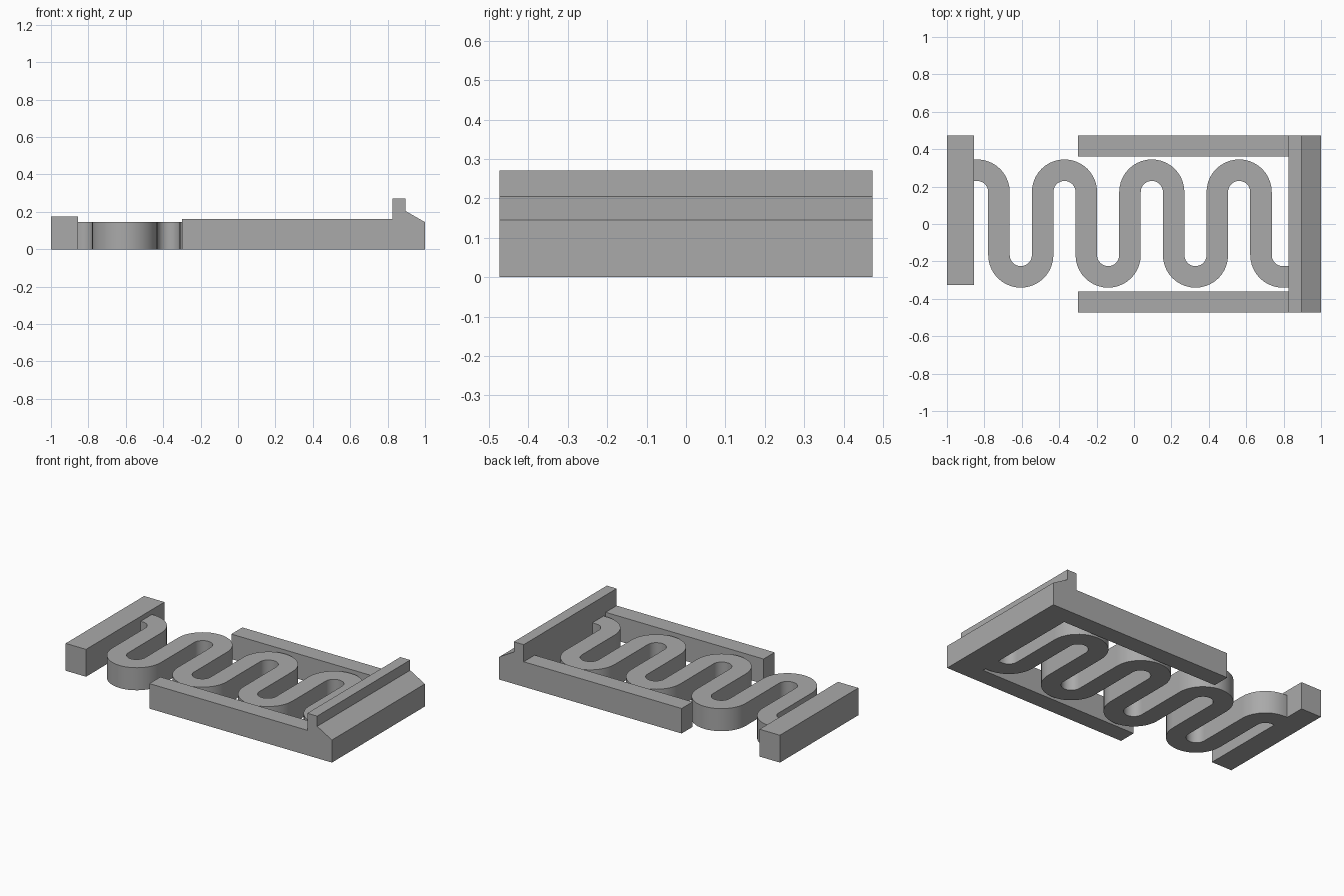
import bpy, bmesh
from math import sin, cos, pi, radians
from mathutils import Vector

cube = bpy.data.objects.get("Cube")
if cube:
    bpy.data.objects.remove(cube)

GREY = (0.4, 0.4, 0.4, 1)
grey = bpy.data.materials.new("plain grey")
grey.use_nodes = True
grey.diffuse_color = GREY
grey.node_tree.nodes["Principled BSDF"].inputs["Base Color"].default_value = GREY


def finish(name, bm):
    bmesh.ops.recalc_face_normals(bm, faces=bm.faces)
    mesh = bpy.data.meshes.new(name)
    bm.to_mesh(mesh)
    bm.free()
    mesh.materials.append(grey)
    obj = bpy.data.objects.new(name, mesh)
    bpy.context.collection.objects.link(obj)
    return obj


def extrude_profile(name, profile, y0, y1):
    """Sweep an x-z outline along y."""
    bm = bmesh.new()
    face = bm.faces.new([bm.verts.new((x, y0, z)) for x, z in profile])
    ext = bmesh.ops.extrude_face_region(bm, geom=[face])
    verts = [v for v in ext["geom"] if isinstance(v, bmesh.types.BMVert)]
    bmesh.ops.translate(bm, verts=verts, vec=(0, y1 - y0, 0))
    return finish(name, bm)


def box(name, x0, x1, y0, y1, height):
    return extrude_profile(name, [(x0, 0), (x1, 0), (x1, height), (x0, height)], y0, y1)


# Anchor bar, side rails and stepped end block
box("anchor_bar", -1, -0.855, -0.325, 0.473, 0.176)
for name, y0 in (("left_rail", 0.361), ("right_rail", -0.473)):
    box(name, -0.3, 0.825, y0, y0 + 0.112, 0.161)
extrude_profile("end_block", [(0.825, 0), (1, 0), (1, 0.145), (0.895, 0.205),
                              (0.895, 0.271), (0.825, 0.271)], -0.473, 0.473)

# Serpentine spring: centreline of half-turn bends, each sample is (point, direction)
PITCH, LEGS, HALF_WIDTH, HEIGHT, STEPS = 0.2335, 7, 0.0575, 0.145, 20
TOP, BOTTOM, FIRST_LEG = 0.171, -0.166, -0.722
R = PITCH / 2
path = [(Vector((-0.855, TOP + R)), Vector((1, 0)))]
for i in range(LEGS + 1):
    side = 1 if i % 2 == 0 else -1
    centre = Vector((FIRST_LEG - R + i * PITCH, TOP if side > 0 else BOTTOM))
    start = STEPS // 2 if i == 0 else 0
    stop = STEPS // 2 if i == LEGS else STEPS
    for k in range(start, stop + 1):
        a = pi - pi * k / STEPS
        path.append((centre + R * Vector((cos(a), side * sin(a))),
                     Vector((sin(a), -side * cos(a)))))
path.append((Vector((0.825, BOTTOM - R)), Vector((1, 0))))

bm = bmesh.new()
rings = []
for p, d in path:
    n = Vector((-d.y, d.x)) * HALF_WIDTH
    rings.append([bm.verts.new((q.x, q.y, z)) for q, z in
                  ((p - n, 0), (p + n, 0), (p + n, HEIGHT), (p - n, HEIGHT))])
for a, b in zip(rings, rings[1:]):
    for j in range(4):
        bm.faces.new((a[j], a[(j + 1) % 4], b[(j + 1) % 4], b[j]))
bm.faces.new(rings[0])
bm.faces.new(rings[-1])
spring = finish("serpentine_spring", bm)
bpy.ops.object.select_all(action="DESELECT")
spring.select_set(True)
bpy.context.view_layer.objects.active = spring
bpy.ops.object.shade_smooth_by_angle(angle=radians(30))
